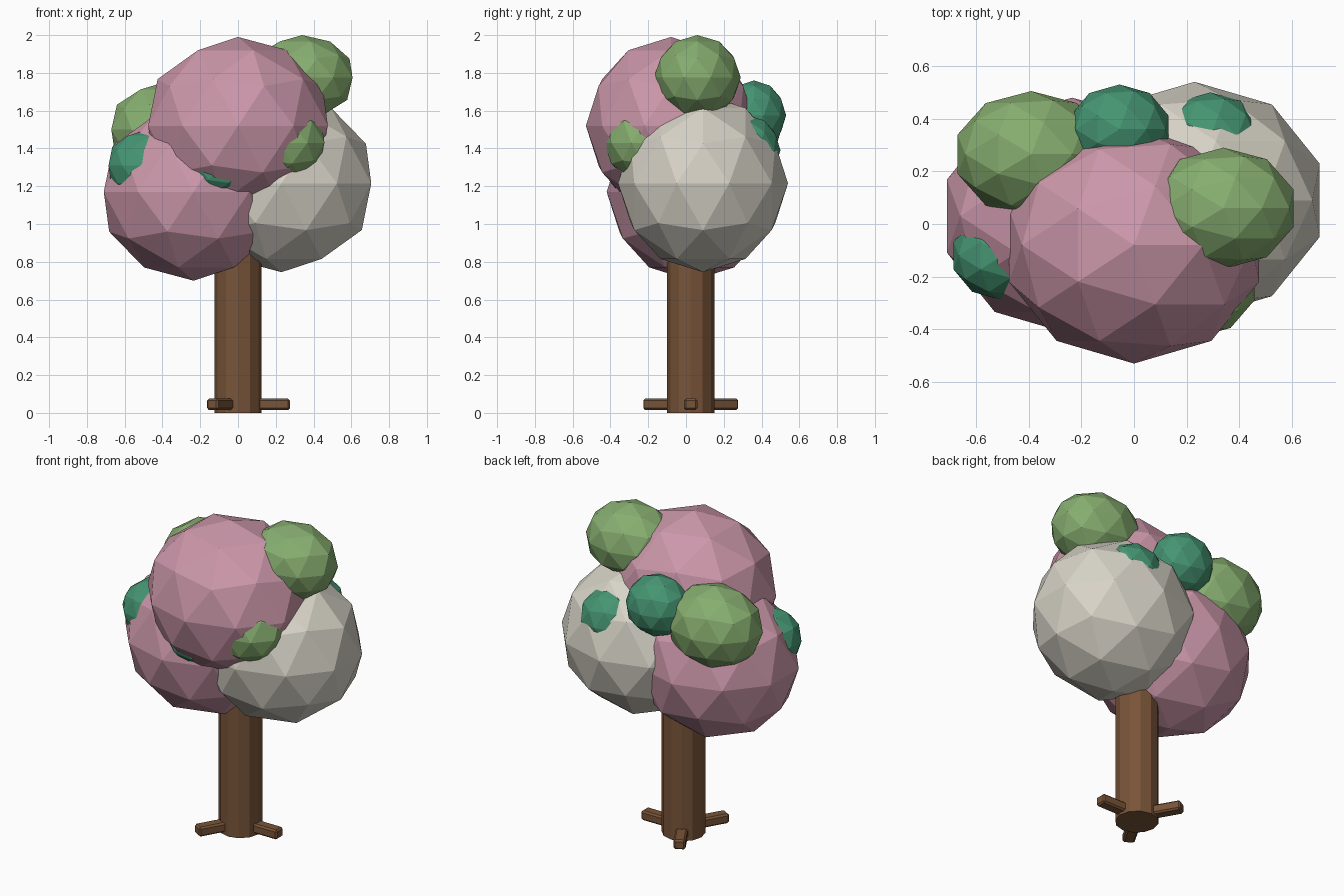
import bpy
import math

if "Cube" in bpy.data.objects:
    bpy.data.objects.remove(bpy.data.objects["Cube"])


def material(name, rgb):
    m = bpy.data.materials.new(name)
    m.diffuse_color = (*rgb, 1)
    m.use_nodes = True
    m.node_tree.nodes["Principled BSDF"].inputs["Base Color"].default_value = m.diffuse_color
    return m


PINK = material("pink", (0.60, 0.31, 0.40))
CREAM = material("cream", (0.68, 0.65, 0.57))
GREEN = material("green", (0.24, 0.42, 0.16))
TEAL = material("teal", (0.06, 0.30, 0.17))
BROWN = material("bark", (0.19, 0.09, 0.04))


def clump(name, centre, radii, mat):
    """Faceted foliage ball."""
    bpy.ops.mesh.primitive_ico_sphere_add(subdivisions=2, radius=1, location=centre)
    o = bpy.context.object
    o.name = name
    o.scale = radii
    o.data.materials.append(mat)


# Large foliage masses
BIG = (0.5, 0.45, 0.47)
clump("foliage_left", (-0.235, 0.03, 1.17), BIG, PINK)
clump("foliage_right", (0.23, 0.09, 1.215), BIG, CREAM)
clump("foliage_top", (0, -0.08, 1.52), BIG, PINK)

# Medium green clumps
clump("leaf_clump_right", (0.34, 0.06, 1.775), (0.28, 0.23, 0.225), GREEN)
clump("leaf_clump_left", (-0.39, 0.265, 1.50), (0.295, 0.24, 0.25), GREEN)
clump("leaf_clump_front", (0.22, -0.225, 1.43), (0.25, 0.21, 0.21), GREEN)

# Small dark clumps, mostly sunk into the large masses
SMALL = (0.195, 0.17, 0.185)
for name, c in (("back", (-0.055, 0.36, 1.575)), ("side", (-0.50, -0.12, 1.31)),
                ("under", (-0.10, -0.26, 1.315)), ("rear", (0.29, 0.33, 1.39))):
    clump("dark_clump_" + name, c, SMALL, TEAL)

# Trunk
TRUNK_Y = 0.025
bpy.ops.mesh.primitive_cylinder_add(vertices=12, radius=0.125, depth=1.1,
                                    location=(0, TRUNK_Y, 0.55))
trunk = bpy.context.object
trunk.name = "trunk"
trunk.data.materials.append(BROWN)

# Three radial roots
for i in range(3):
    a = i * math.tau / 3
    d = 0.175
    bpy.ops.mesh.primitive_cube_add(
        size=1, location=(d * math.cos(a), TRUNK_Y + d * math.sin(a), 0.045),
        rotation=(0, 0, a))
    root = bpy.context.object
    root.name = f"root_{i + 1}"
    root.scale = (0.2, 0.07, 0.06)
    bpy.ops.object.transform_apply(location=False, rotation=False, scale=True)
    root.data.materials.append(BROWN)
    b = root.modifiers.new("bevel", "BEVEL")
    b.width = 0.01
    b.segments = 1
